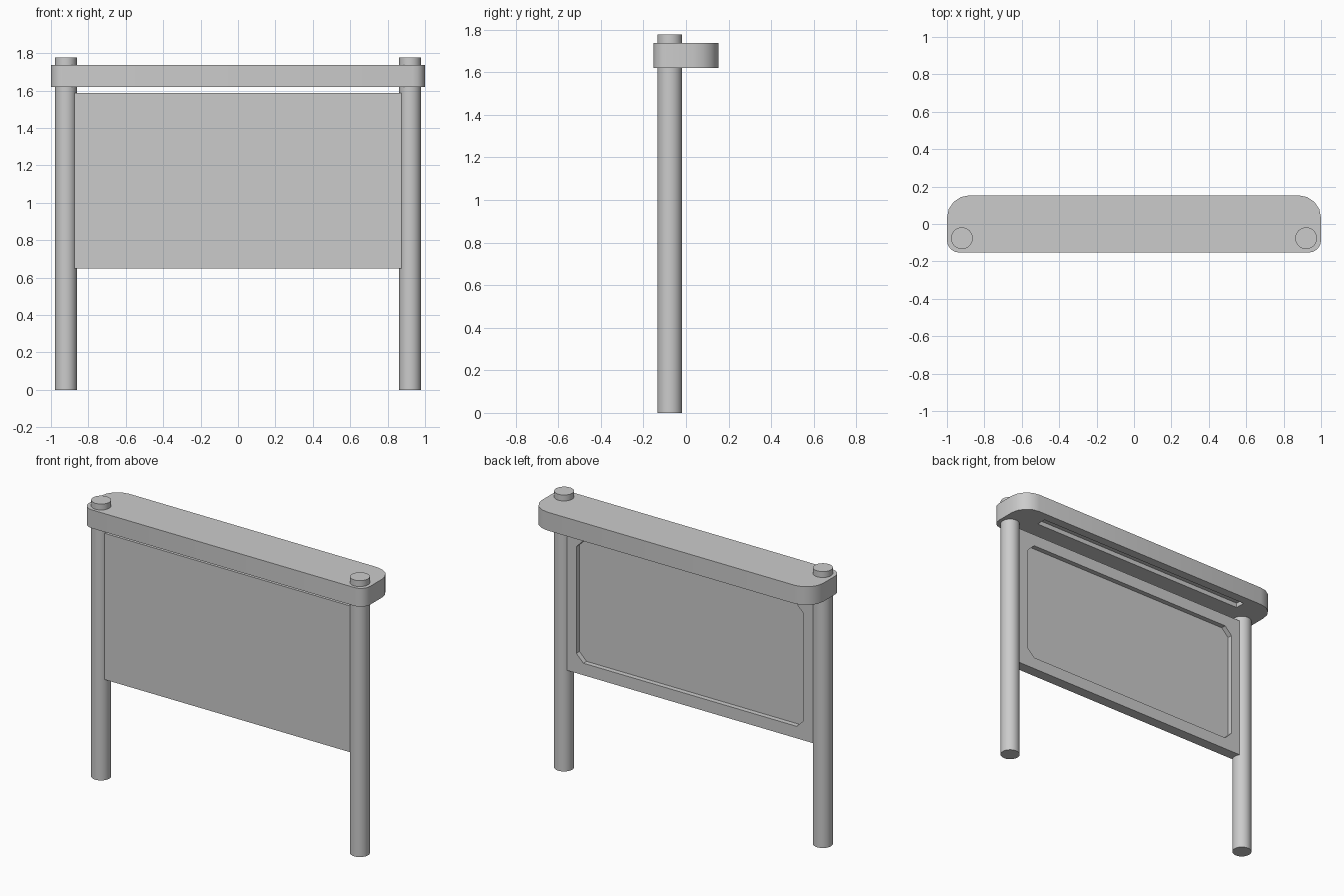
import bpy
import bmesh
from math import sin, cos, pi, radians
from mathutils import Matrix

cube = bpy.data.objects.get("Cube")
if cube:
    bpy.data.objects.remove(cube, do_unlink=True)

grey = bpy.data.materials.new("plain_grey")
grey.use_nodes = True
colour = (0.6, 0.6, 0.6, 1)
grey.diffuse_color = colour
grey.node_tree.nodes["Principled BSDF"].inputs["Base Color"].default_value = colour


def outline(x0, x1, y0, y1, r_low, r_high, segments):
    """Rectangle with rounded or chamfered corners, counter-clockwise."""
    corners = [(x1, y0, -1, 1, r_low), (x1, y1, -1, -1, r_high),
               (x0, y1, 1, -1, r_high), (x0, y0, 1, 1, r_low)]
    points = []
    for i, (x, y, sx, sy, r) in enumerate(corners):
        if r == 0:
            points.append((x, y))
            continue
        for k in range(segments + 1):
            a = (i - 1 + k / segments) * pi / 2
            points.append((x + sx * r + r * cos(a), y + sy * r + r * sin(a)))
    return points


def prism(name, points, low, high, matrix=Matrix.Identity(4)):
    """Extrude an outline from low to high along its own z axis."""
    bm = bmesh.new()
    base = bm.faces.new([bm.verts.new((x, y, low)) for x, y in points])
    top = bmesh.ops.extrude_face_region(bm, geom=[base])["geom"]
    bmesh.ops.translate(bm, vec=(0, 0, high - low),
                        verts=[v for v in top if isinstance(v, bmesh.types.BMVert)])
    bmesh.ops.transform(bm, matrix=matrix, verts=bm.verts)
    bmesh.ops.recalc_face_normals(bm, faces=bm.faces)
    mesh = bpy.data.meshes.new(name)
    bm.to_mesh(mesh)
    bm.free()
    mesh.materials.append(grey)
    obj = bpy.data.objects.new(name, mesh)
    bpy.context.collection.objects.link(obj)
    return obj


def select(obj):
    bpy.ops.object.select_all(action='DESELECT')
    obj.select_set(True)
    bpy.context.view_layer.objects.active = obj


def carve(obj, cutter):
    """Cut a pocket, then discard the cutter."""
    cutter.hide_render = True
    mod = obj.modifiers.new("pocket", 'BOOLEAN')
    mod.operation = 'DIFFERENCE'
    mod.solver = 'EXACT'
    mod.object = cutter
    select(obj)
    bpy.ops.object.modifier_apply(modifier=mod.name)
    bpy.data.objects.remove(cutter, do_unlink=True)


def smooth(obj):
    select(obj)
    bpy.ops.object.shade_smooth_by_angle(angle=radians(40))


post_y = -0.076

# Round posts passing up through the top bar
for side, x in (("right", -0.92), ("left", 0.92)):
    bpy.ops.mesh.primitive_cylinder_add(vertices=32, radius=0.058, depth=1.776,
                                        location=(x, post_y, 0.888))
    post = bpy.context.object
    post.name = side + "_post"
    post.data.materials.append(grey)
    smooth(post)

# Top bar with larger rear corners and a lamp slot underneath
bar = prism("top_bar", outline(-1, 1, -0.153, 0.153, 0.065, 0.12, 4), 1.62, 1.738)
carve(bar, prism("slot_cutter", outline(-0.79, 0.79, 0.03, 0.095, 0, 0, 1), 1.5, 1.65))
smooth(bar)

# Board between the posts, with a chamfered pocket in the back
upright = Matrix.Translation((0, post_y, 0)) @ Matrix.Rotation(pi / 2, 4, 'X')
panel = prism("board", outline(-0.873, 0.873, 0.648, 1.588, 0, 0, 1),
              -0.035, 0.035, upright)
carve(panel, prism("pocket_cutter", outline(-0.808, 0.808, 0.725, 1.511, 0.05, 0.05, 1),
                   -0.2, -0.003, upright))
